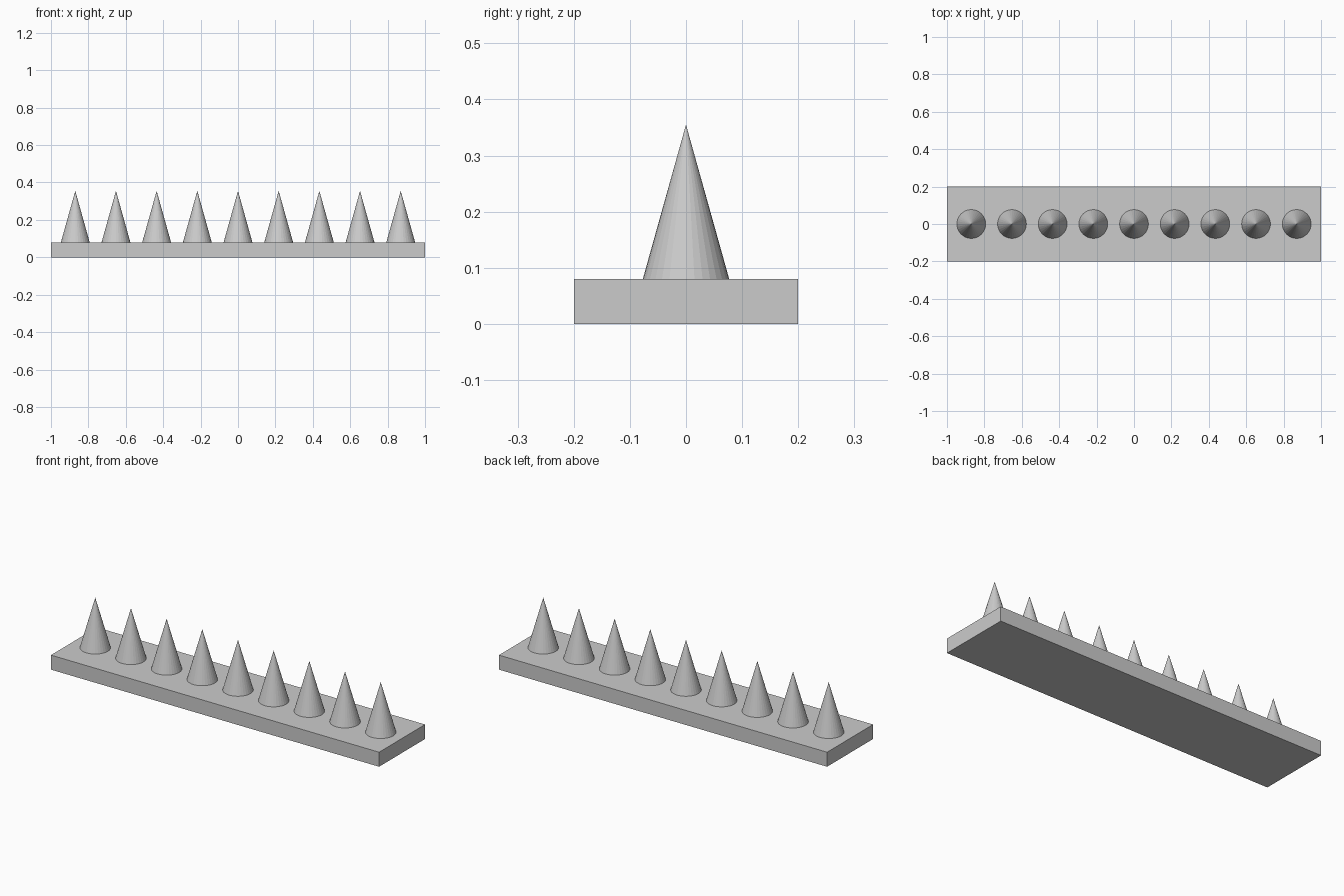
import bpy

if "Cube" in bpy.data.objects:
    bpy.data.objects.remove(bpy.data.objects["Cube"])

COUNT = 9
SPACING = 0.2175
BASE_TOP = 0.08
SPIKE_HEIGHT = 0.275
SPIKE_RADIUS = 0.077

# Flat base strip
bpy.ops.mesh.primitive_cube_add(size=1, location=(0, 0, BASE_TOP / 2))
base = bpy.context.object
base.name = "base_strip"
base.scale = (2.0, 0.4, BASE_TOP)
bpy.ops.object.transform_apply(location=False, rotation=False, scale=True)

# Row of cone spikes standing on the strip
for i in range(COUNT):
    x = (i - (COUNT - 1) / 2) * SPACING
    bpy.ops.mesh.primitive_cone_add(
        vertices=32, radius1=SPIKE_RADIUS, radius2=0, depth=SPIKE_HEIGHT,
        location=(x, 0, BASE_TOP + SPIKE_HEIGHT / 2))
    bpy.context.object.name = f"spike_{i + 1}"
